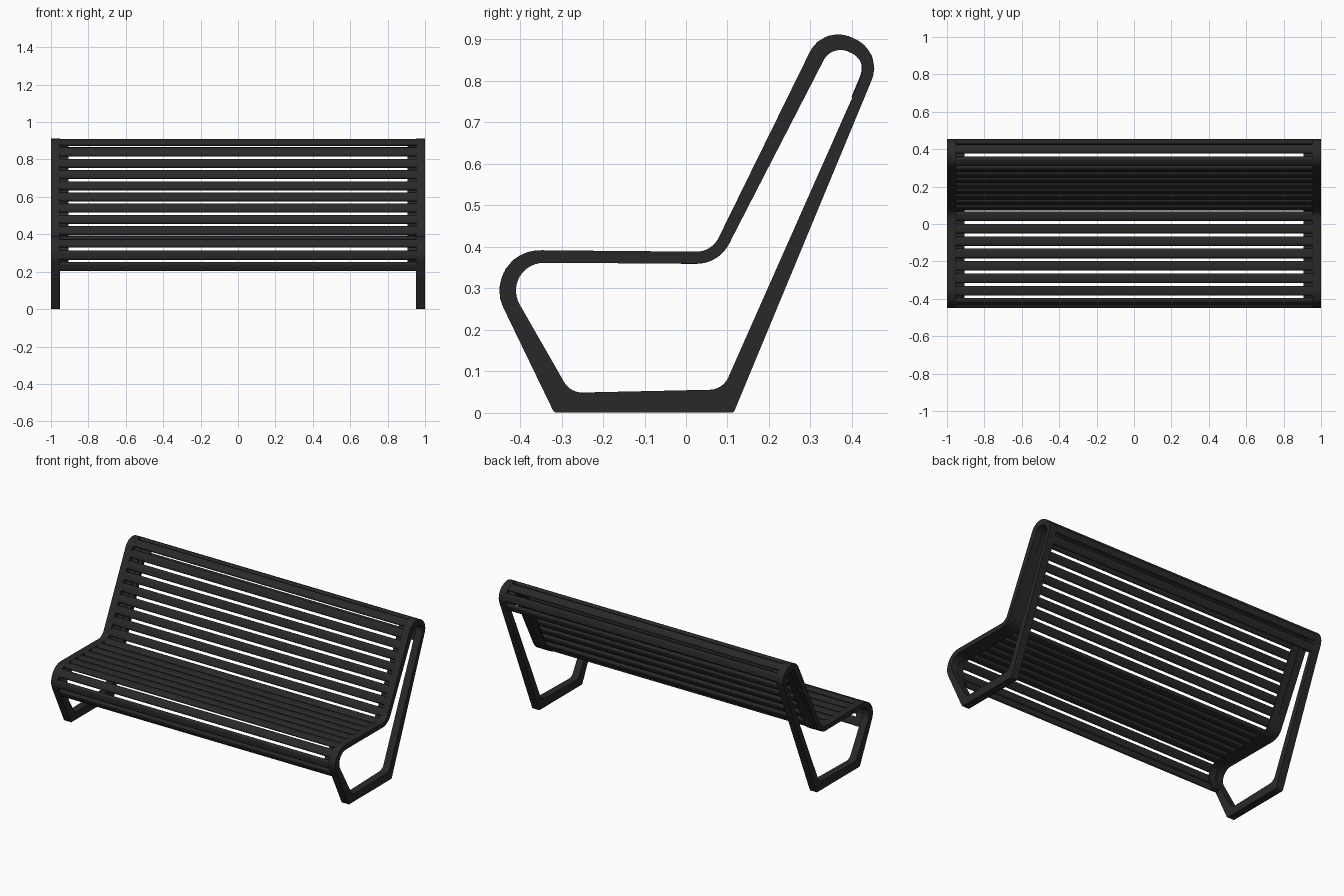
import bpy, bmesh, math
from mathutils import Vector

if "Cube" in bpy.data.objects:
    bpy.data.objects.remove(bpy.data.objects["Cube"])

paint = bpy.data.materials.new("dark_paint")
paint.diffuse_color = (0.022, 0.022, 0.022, 1)
paint.use_nodes = True
paint.node_tree.nodes["Principled BSDF"].inputs["Base Color"].default_value = paint.diffuse_color


def rounded(corners, steps=14):
    """Closed (y, z) polygon with each corner (y, z, radius) filleted."""
    pts = []
    n = len(corners)
    for i, (y, z, r) in enumerate(corners):
        c = Vector((y, z))
        a = (Vector(corners[i - 1][:2]) - c).normalized()
        b = (Vector(corners[(i + 1) % n][:2]) - c).normalized()
        half = a.angle(b) / 2
        centre = c + (a + b).normalized() * (r / math.sin(half))
        u = c + a * (r / math.tan(half)) - centre
        v = c + b * (r / math.tan(half)) - centre
        ang = u.angle(v)
        for k in range(steps + 1):
            t = k / steps
            pts.append(centre + (u * math.sin((1 - t) * ang) + v * math.sin(t * ang)) / math.sin(ang))
    return pts


def prism(name, loops, x0, x1, mirror=False, bevel=0):
    """Extrude a (y, z) outline, with optional holes, along x."""
    bm = bmesh.new()
    edges = []
    for loop in loops:
        vs = [bm.verts.new((x0, p[0], p[1])) for p in loop]
        edges += [bm.edges.new((vs[i - 1], vs[i])) for i in range(len(vs))]
    bmesh.ops.triangle_fill(bm, edges=edges, use_beauty=True)
    ext = bmesh.ops.extrude_face_region(bm, geom=bm.faces[:], use_keep_orig=True)
    bmesh.ops.translate(bm, vec=(x1 - x0, 0, 0),
                        verts=[g for g in ext["geom"] if isinstance(g, bmesh.types.BMVert)])
    bmesh.ops.recalc_face_normals(bm, faces=bm.faces[:])
    me = bpy.data.meshes.new(name)
    bm.to_mesh(me)
    bm.free()
    me.materials.append(paint)
    ob = bpy.data.objects.new(name, me)
    bpy.context.collection.objects.link(ob)
    bpy.ops.object.select_all(action='DESELECT')
    ob.select_set(True)
    bpy.context.view_layer.objects.active = ob
    bpy.ops.object.shade_smooth_by_angle(angle=math.radians(40))
    if bevel:
        m = ob.modifiers.new("soft_edges", 'BEVEL')
        m.width, m.segments, m.limit_method = bevel, 2, 'ANGLE'
        m.angle_limit = math.radians(60)
    if mirror:
        ob.modifiers.new("mirror", 'MIRROR').use_axis = (True, False, False)
    return ob


# Side frames: one continuous loop for leg, seat, back and foot
outer = rounded([(-.318, 0, .012), (-.508, .393, .097), (.062, .388, .06),
                 (.331, .936, .077), (.476, .870, .077), (.115, 0, .008)])
inner = rounded([(-.279, .048, .05), (-.459, .362, .067), (.079, .359, .09),
                 (.352, .889, .046), (.440, .848, .046), (.089, .056, .05)])
prism("side_frames", [outer, inner], .953, 1.0, mirror=True, bevel=.003)


# Path the slats follow, just inside the outer outline of the frame
def offset(d):
    res = []
    for i in range(1, len(outer) - 1):
        t = (outer[i + 1] - outer[i - 1]).normalized()
        # at tangent points use the arc/line blend of both segment directions
        t1 = (outer[i] - outer[i - 1]).normalized()
        t2 = (outer[i + 1] - outer[i]).normalized()
        t = (t1 + t2).normalized()
        res.append(outer[i] + Vector((t.y, -t.x)) * d)
    return res


def sampler(path):
    def at(s):
        for a, b in zip(path, path[1:]):
            length = (b - a).length
            if s <= length:
                return a + (b - a) * (s / length), (b - a).normalized()
            s -= length
        return path[-1], (path[-1] - path[-2]).normalized()
    return at


at = sampler(offset(.0125))
start = 0
while at(start)[0].y < .203:
    start += .001

# Slats: flat bars with rounded long edges
PITCH, WIDTH, THICK, COUNT = .0667, .0515, .024, 22
for i in range(COUNT):
    s = start + WIDTH / 2 + i * PITCH
    p = at(s)[0]
    t = (at(s + .02)[0] - at(s - .02)[0]).normalized()
    nrm = Vector((t.y, -t.x))
    r = THICK / 2
    section = []
    for k in range(16):
        a = math.pi * (k % 8) / 7 - math.pi / 2
        side = 1 if k < 8 else -1
        section.append(p + t * side * (WIDTH / 2 - r + r * math.cos(a)) + nrm * side * r * math.sin(a))
    prism(f"slat_{i + 1:02d}", [section], -.955, .955)

# Mounting strips running under the slat ends
total = (COUNT - 1) * PITCH + WIDTH
top, bottom = [], []
for k in range(121):
    p, t = at(start + total * k / 120)
    nrm = Vector((t.y, -t.x))
    top.append(p + nrm * .010)
    bottom.append(p + nrm * .017)
prism("mounting_strips", [top + bottom[::-1]], .907, .954, mirror=True)
